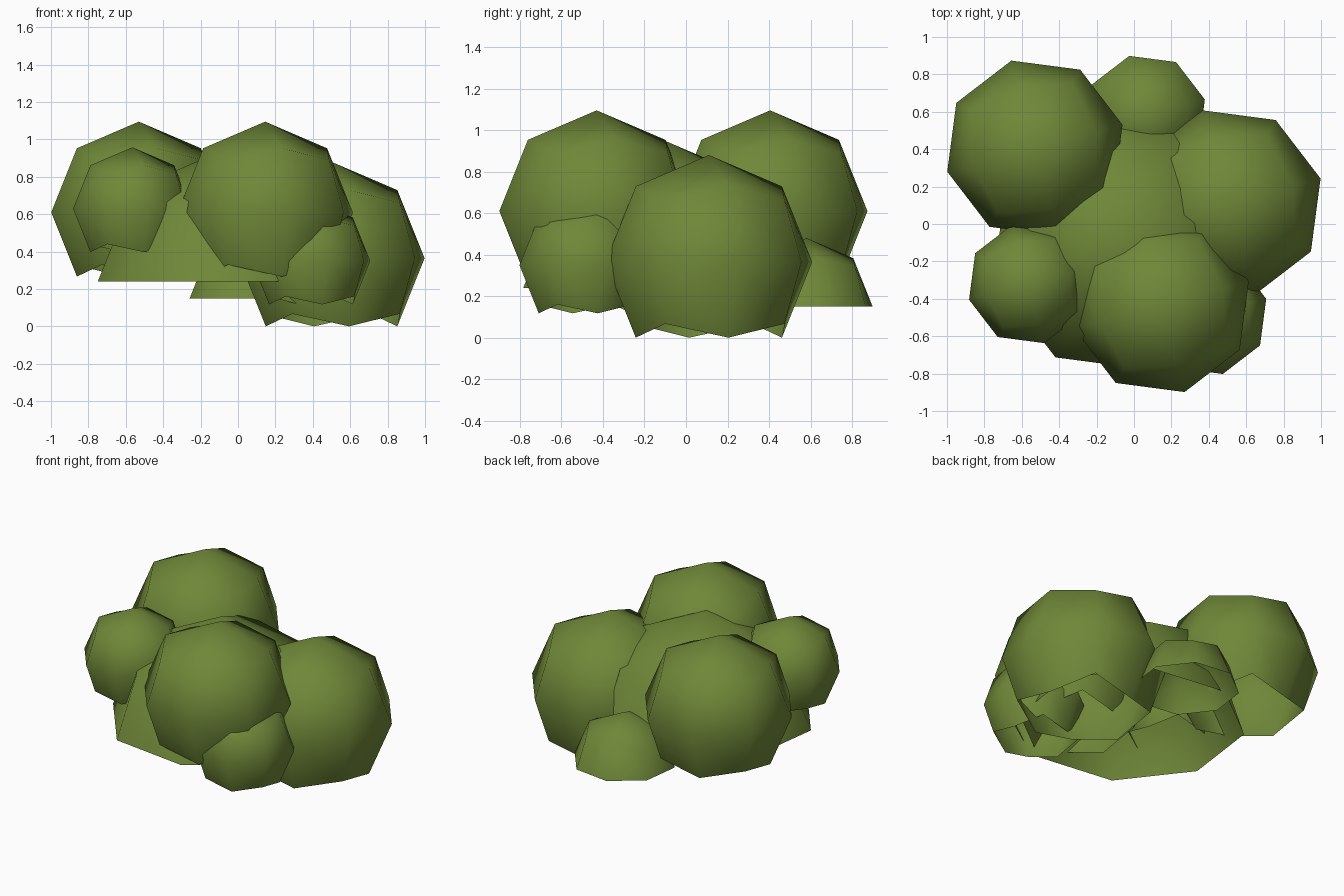
import bpy, bmesh, math
from mathutils import Matrix

if "Cube" in bpy.data.objects:
    bpy.data.objects.remove(bpy.data.objects["Cube"])

# leaf colour
leaf = bpy.data.materials.new("leaf green")
leaf.diffuse_color = (0.16, 0.245, 0.04, 1.0)
leaf.use_nodes = True
leaf.node_tree.nodes["Principled BSDF"].inputs["Base Color"].default_value = leaf.diffuse_color


def foliage_ball(name, center, radius, cut):
    """Rounded cube of 2x2 faces per side, open below the cut height (unit radius)."""
    bm = bmesh.new()
    bmesh.ops.create_cube(bm, size=2)
    bmesh.ops.subdivide_edges(bm, edges=bm.edges[:], cuts=1, use_grid_fill=True)
    for v in bm.verts:
        v.co = v.co.normalized()
    low = [f for f in bm.faces if f.calc_center_median().z < cut]
    bmesh.ops.delete(bm, geom=low, context='FACES')
    bmesh.ops.transform(bm, verts=bm.verts[:],
                        matrix=Matrix.Rotation(math.radians(15), 4, 'Z') @ Matrix.Scale(radius, 4))
    for f in bm.faces:
        f.smooth = True
    mesh = bpy.data.meshes.new(name)
    bm.to_mesh(mesh)
    bm.free()
    mesh.materials.append(leaf)
    obj = bpy.data.objects.new(name, mesh)
    obj.location = center
    bpy.context.collection.objects.link(obj)


BALL, DOME = -0.6, 0.0   # only the underside removed / whole lower half removed

# large clumps
foliage_ball("back_left_clump", (-0.53, 0.405, 0.61), 0.485, BALL)
foliage_ball("front_clump", (0.145, -0.43, 0.61), 0.485, BALL)
foliage_ball("right_clump", (0.50, 0.11, 0.365), 0.515, BALL)
# small clumps
foliage_ball("left_small_clump", (-0.565, -0.32, 0.63), 0.328, BALL)
foliage_ball("front_right_small_clump", (0.39, -0.485, 0.35), 0.328, BALL)
# half domes
foliage_ball("core_dome", (-0.066, -0.10, 0.24), 0.708, DOME)
foliage_ball("back_small_dome", (0.06, 0.58, 0.15), 0.33, DOME)
